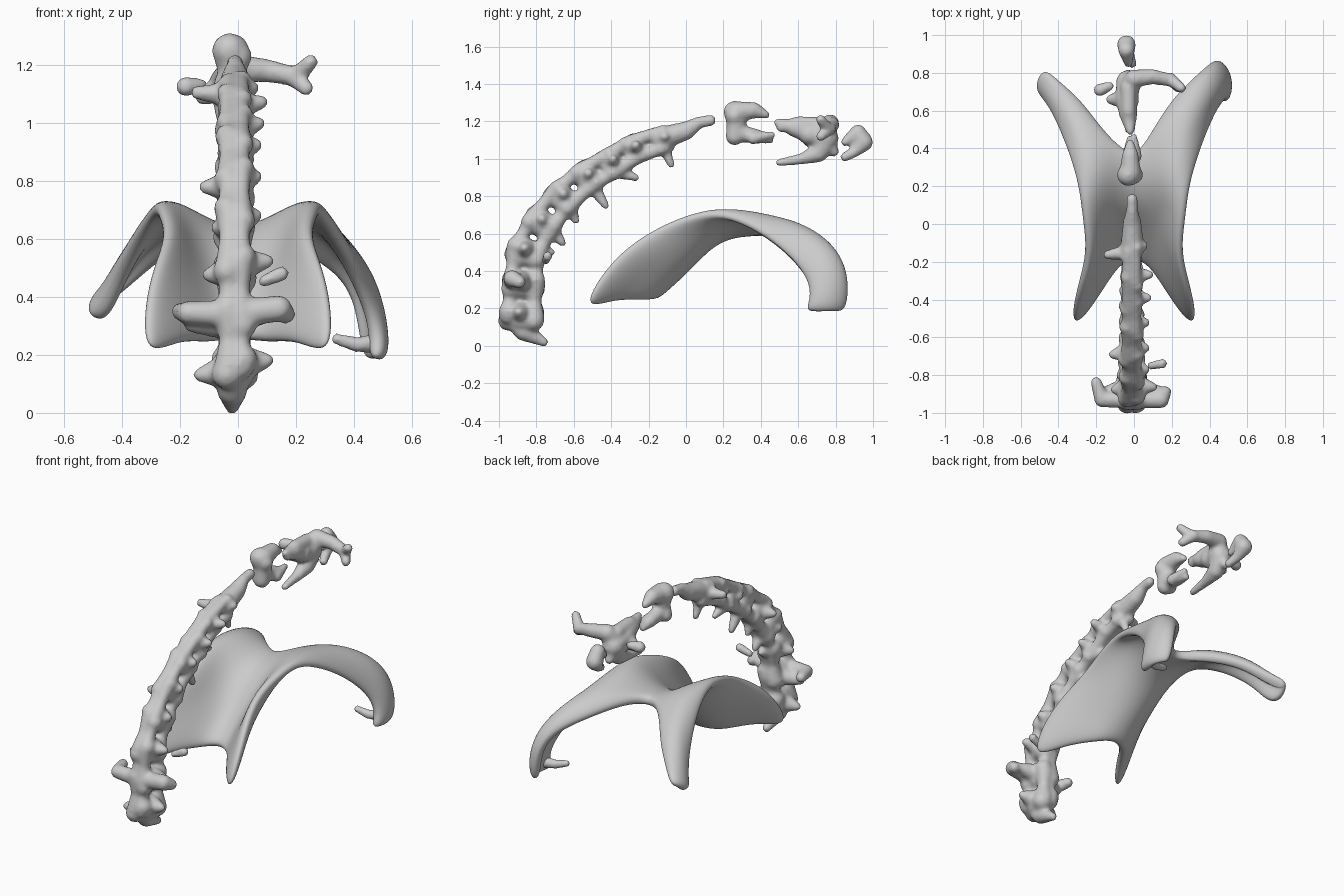
import bpy, bmesh
from mathutils import Vector

# one template ball, copied along every chain
ball = bmesh.new()
bmesh.ops.create_icosphere(ball, subdivisions=2, radius=1)
ball.verts.index_update()
BALL_V = [v.co.copy() for v in ball.verts]
BALL_F = [[v.index for v in f.verts] for f in ball.faces]
ball.free()


def link(name, me):
    me.polygons.foreach_set("use_smooth", [True] * len(me.polygons))
    ob = bpy.data.objects.new(name, me)
    bpy.context.collection.objects.link(ob)
    return ob


def bone(name, chains):
    """Fuse rows of overlapping balls (x, y, z, radius) into one organic bone."""
    verts, faces = [], []
    for pts in chains:
        for a, b in zip(pts, pts[1:]):
            a, b = Vector(a), Vector(b)
            n = max(2, int((b - a).to_3d().length / 0.018))
            for i in range(n + 1):
                p = a.lerp(b, i / n)
                base, c = len(verts), p.to_3d()
                verts += [c + v * p.w for v in BALL_V]
                faces += [[base + k for k in f] for f in BALL_F]
    me = bpy.data.meshes.new(name)
    me.from_pydata(verts, [], faces)
    ob = link(name, me)
    m = ob.modifiers.new("fuse", 'REMESH')
    m.mode = 'VOXEL'
    m.voxel_size = 0.011
    m.use_smooth_shade = True
    m = ob.modifiers.new("soften", 'SMOOTH')
    m.factor = 0.5
    m.iterations = 7
    return ob


# saddle plate: half rows from the middle to the outer edge, front to back
rows = [
    [(0, -.17, .27), (.1, -.22, .24), (.2, -.39, .25), (.335, -.58, .17)],
    [(0, -.11, .31), (.1, -.14, .33), (.19, -.24, .41), (.315, -.41, .46)],
    [(0, .0, .41), (.1, -.01, .45), (.18, -.05, .53), (.235, -.19, .62)],
    [(0, .12, .55), (.1, .12, .57), (.19, .1, .64), (.265, .01, .7)],
    [(0, .24, .6), (.1, .24, .63), (.21, .22, .71), (.29, .17, .72)],
    [(0, .34, .61), (.11, .38, .64), (.24, .36, .715), (.325, .32, .65)],
    [(.09, .48, .61), (.19, .51, .66), (.29, .5, .67), (.37, .46, .56)],
    [(.21, .67, .56), (.29, .66, .62), (.37, .64, .6), (.42, .59, .44)],
    [(.35, .79, .48), (.4, .79, .52), (.46, .74, .47), (.46, .66, .33)],
    [(.41, .85, .36), (.46, .84, .37), (.495, .77, .31), (.48, .66, .24)],
    [(.43, .84, .18), (.47, .82, .18), (.5, .74, .18), (.47, .63, .18)],
]
bm = bmesh.new()
for side in (1, -1):
    grid = []
    for i, row in enumerate(rows if side > 0 else rows[:-1]):
        pts = [Vector(p) for p in row]
        if side < 0 and i > 5:          # left wing is narrower and shorter
            k = 0.25 + 0.08 * (i - 6)
            pts = [p.lerp(pts[3], k) for p in pts]
            for p in pts:
                if i == 9:
                    p.x, p.y, p.z = p.x + .02, p.y + .05, p.z + .08
        grid.append([bm.verts.new((p.x * side, p.y, p.z)) for p in pts])
    for r0, r1 in zip(grid, grid[1:]):
        for j in range(3):
            bm.faces.new((r0[j], r0[j + 1], r1[j + 1], r1[j]))
bmesh.ops.remove_doubles(bm, verts=bm.verts, dist=1e-4)
bmesh.ops.recalc_face_normals(bm, faces=bm.faces)
plate_mesh = bpy.data.meshes.new("saddle_plate")
bm.to_mesh(plate_mesh)
bm.free()
plate = link("saddle_plate", plate_mesh)
m = plate.modifiers.new("thickness", 'SOLIDIFY')
m.thickness = 0.068
m.offset = 0
m = plate.modifiers.new("round", 'SUBSURF')
m.levels = m.render_levels = 3
bone("plate_hook", [[(.47, .71, .24, .035), (.41, .69, .235, .028), (.34, .68, .255, .022)]])

# curved spine: y, z, left reach, right reach, inner spur tip (y, z)
spine = [
    (-.88, .16, .15, .12, None),
    (-.87, .33, .18, .16, None),
    (-.855, .5, .12, .12, (-.72, .5)),
    (-.77, .655, .09, .08, (-.66, .55)),
    (-.66, .79, .13, .08, (-.59, .67)),
    (-.53, .9, .07, .08, (-.43, .75)),
    (-.4, .975, .08, .09, (-.27, .9)),
    (-.28, 1.05, .07, .1, None),
    (-.13, 1.1, .16, .07, (-.08, .97)),
]
chains, dorsal, ventral = [], [], []
for i, (y, z, left, right, spur) in enumerate(spine):
    a, b = spine[max(i - 1, 0)], spine[min(i + 1, len(spine) - 1)]
    t = Vector((0, b[0] - a[0], b[1] - a[1])).normalized()
    n = Vector((0, -t.z, t.y))                      # points to the outer curve
    c = Vector((-.012, y, z))
    s = 1.2 - 0.055 * i                             # bones shrink upwards
    d, v = c + n * .058 * s, c - n * .055 * s
    dorsal.append((*d, .045 * s))
    ventral.append((*v, .05 * s))
    w = Vector((.026 * (1 if i % 2 else -1), 0, 0))  # lopsided knobs
    chains.append([(*(d - t * .03 + w), .046 * s), (*(v - t * .02 - w), .05 * s)])
    chains.append([(*(d + t * .02 - w), .046 * s), (*(v + t * .025 + w), .048 * s)])
    for sx, reach, dt in ((-1, left, -.03), (1, right, .02)):   # side processes
        tip = c + n * .015 + t * dt
        tip.x = sx * (reach - .02)
        chains.append([(*(c + t * dt * .5), .062 * s), (*tip, .026)])
    if spur:
        chains.append([(*v, .045 * s), (-.01, *spur, .022)])
# joints get thin waists
for line, r in ((dorsal, .036), (ventral, .037)):
    for p, q in zip(line, line[1:]):
        mid = (Vector(p) + Vector(q)) / 2
        mid.w = r
        for x in (-.018, .018):
            e = Vector((x, 0, 0, 0))
            chains.append([tuple(Vector(p) + e), tuple(mid + e), tuple(Vector(q) + e)])
chains += [
    [(-.02, -.92, .15, .06), (-.02, -.87, .08, .055), (-.02, -.76, .02, .026)],
    [(-.01, -.13, 1.11, .065), (-.01, .0, 1.15, .052), (-.01, .07, 1.195, .033),
     (-.01, .13, 1.205, .032)],
    [(-.02, -.93, .34, .05), (-.17, -.93, .345, .042), (-.2, -.84, .35, .032)],
    [(-.02, -.93, .34, .05), (.14, -.93, .36, .048), (.165, -.89, .34, .035)],
]
bone("curved_spine", chains)
bone("rib_stub", [[(.09, -.75, .455, .023), (.15, -.74, .48, .028)]])

# loose bones at the top end of the spine
bone("neck_bone", [
    [(-.02, .26, 1.12, .05), (-.02, .27, 1.2, .055), (-.03, .26, 1.25, .062)],
    [(.0, .26, 1.23, .05), (-.05, .27, 1.12, .04)],
    [(-.02, .27, 1.25, .06), (-.02, .36, 1.26, .046), (-.02, .43, 1.235, .022)],
    [(-.02, .27, 1.14, .05), (-.02, .38, 1.12, .04), (-.02, .45, 1.1, .022)],
    [(.01, .36, 1.11, .035), (.0, .46, 1.13, .02)],
])
bone("head_bone", [
    [(-.02, .49, 1.195, .022), (-.03, .58, 1.165, .05), (-.04, .66, 1.14, .06),
     (-.03, .75, 1.11, .068)],
    [(-.02, .51, 1.17, .03), (-.03, .6, 1.19, .04), (-.03, .72, 1.18, .045)],
    [(-.03, .66, 1.13, .06), (-.12, .66, 1.09, .03)],
    [(-.03, .74, 1.08, .06), (-.03, .71, 1.03, .05), (-.03, .62, 1.0, .032), (-.03, .5, .98, .022)],
    [(-.02, .74, 1.14, .06), (.0, .77, 1.19, .05), (.1, .78, 1.18, .042),
     (.2, .76, 1.16, .035), (.25, .72, 1.21, .028)],
    [(.19, .77, 1.16, .035), (.235, .72, 1.12, .028)],
    [(-.03, .75, 1.1, .05), (-.03, .79, 1.04, .03)],
])
bone("head_side_stub", [[(-.18, .71, 1.125, .036), (-.13, .73, 1.13, .026)]])
bone("end_bone", [
    [(-.01, .85, 1.01, .027), (-.03, .905, 1.04, .032), (-.04, .95, 1.09, .052),
     (-.04, .92, 1.14, .045), (-.03, .85, 1.09, .025)],
])
